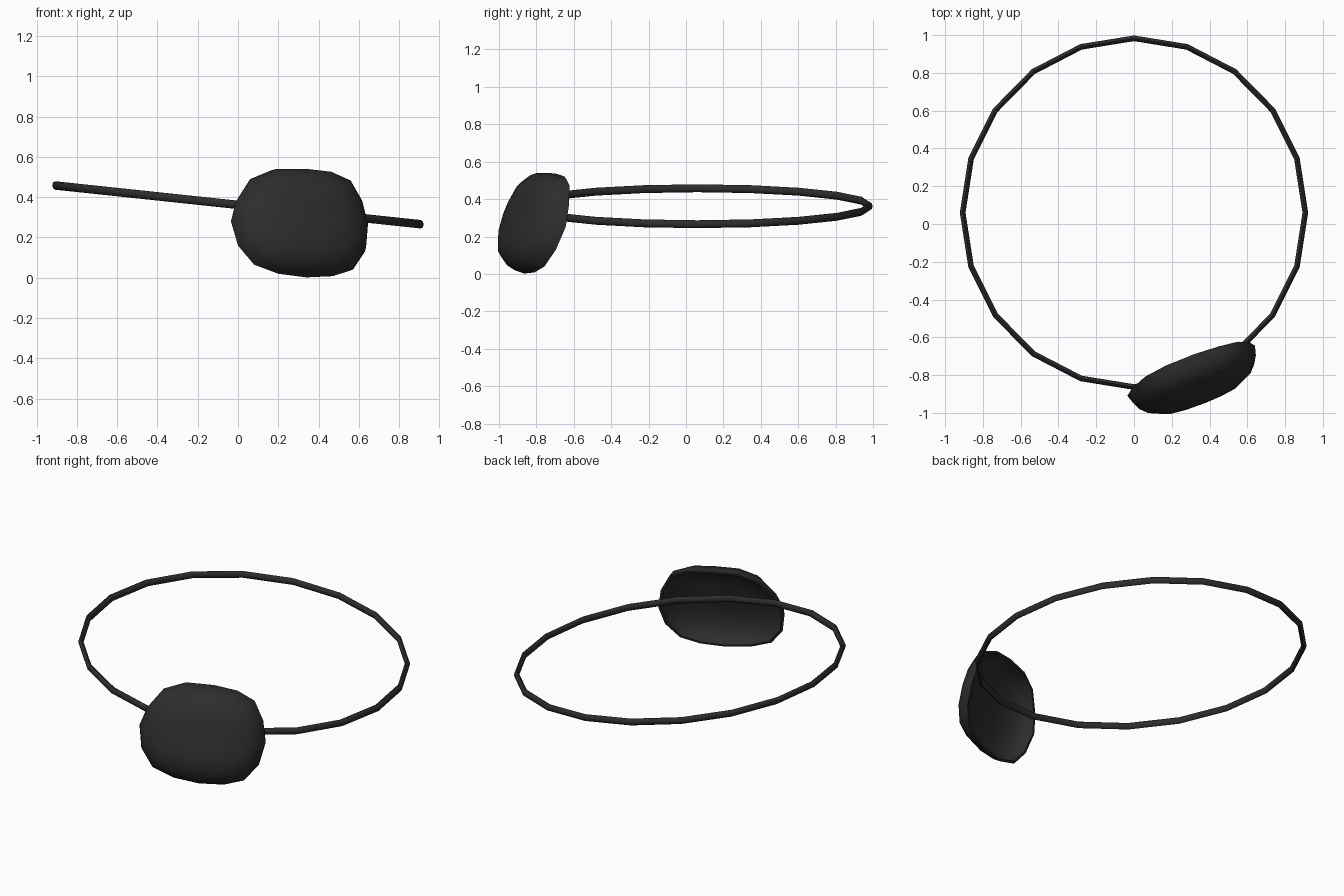
import bpy, bmesh, math
from mathutils import Vector

if "Cube" in bpy.data.objects:
    bpy.data.objects.remove(bpy.data.objects["Cube"])

mat = bpy.data.materials.new("soft black")
mat.diffuse_color = (0.026, 0.026, 0.026, 1)
mat.use_nodes = True
mat.node_tree.nodes["Principled BSDF"].inputs["Base Color"].default_value = mat.diffuse_color


def finish(bm, name, angle):
    bmesh.ops.recalc_face_normals(bm, faces=bm.faces)
    mesh = bpy.data.meshes.new(name)
    bm.to_mesh(mesh)
    bm.free()
    mesh.materials.append(mat)
    ob = bpy.data.objects.new(name, mesh)
    bpy.context.collection.objects.link(ob)
    bpy.ops.object.select_all(action='DESELECT')
    ob.select_set(True)
    bpy.context.view_layer.objects.active = ob
    bpy.ops.object.shade_smooth_by_angle(angle=math.radians(angle))


def bridge(bm, a, b):
    n = len(a)
    for i in range(n):
        j = (i + 1) % n
        bm.faces.new((a[i], a[j], b[j], b[i]))


# strap: tilted 20-sided loop of thin oval tube
bm = bmesh.new()
SEG, SIDES = 20, 8
rings = []
for i in range(SEG):
    t = 2 * math.pi * i / SEG
    ring = []
    for k in range(SIDES):
        p = 2 * math.pi * k / SIDES
        off = 0.015 * math.cos(p)
        x = (0.907 + off) * math.cos(t)
        y = 0.06 + (0.923 + off) * math.sin(t)
        ring.append(bm.verts.new((x, y, 0.362 - 0.106 * x + 0.021 * math.sin(p))))
    rings.append(ring)
for i in range(SEG):
    bridge(bm, rings[i], rings[(i + 1) % SEG])
finish(bm, "strap", 50)

# patch: cupped shell with a rounded 16-sided outline (x, z seen from the front)
outline = [(-.035, .28), (-.01, .38), (.06, .49), (.17, .535), (.32, .535), (.45, .52),
           (.55, .475), (.61, .37), (.64, .25), (.63, .13), (.57, .04), (.47, .008),
           (.34, .002), (.2, .02), (.08, .065), (0, .16)]
centre = Vector((0.3, -0.775, 0.27))
normal = Vector((0.41, -1, 0.35)).normalized()
rim = []
for x, z in outline:
    dx, dz = x - 0.3, z - 0.27
    y = 0.41 * dx + (0.3 if dz > 0 else 0.4) * dz
    y -= 0.12 * max(0, dx) * max(0, dz) / 0.5
    rim.append(Vector((dx, y, dz)))


def dome_ring(bm, r, scale, depth):
    h = depth * math.sqrt(max(0, 1 - r ** 3))
    return [bm.verts.new(centre + p * r * scale + normal * h) for p in rim]


bm = bmesh.new()
edges = []
for scale, depth in ((1.0, 0.155), (0.955, 0.122)):
    steps = [1.0, 0.96, 0.86, 0.7, 0.48, 0.25]
    shell = [dome_ring(bm, r, scale, depth) for r in steps]
    for a, b in zip(shell, shell[1:]):
        bridge(bm, a, b)
    tip = bm.verts.new(centre + normal * depth)
    last = shell[-1]
    for i in range(len(last)):
        bm.faces.new((last[i], last[(i + 1) % len(last)], tip))
    edges.append(shell[0])
bridge(bm, edges[0], edges[1])
finish(bm, "eye_patch", 50)
